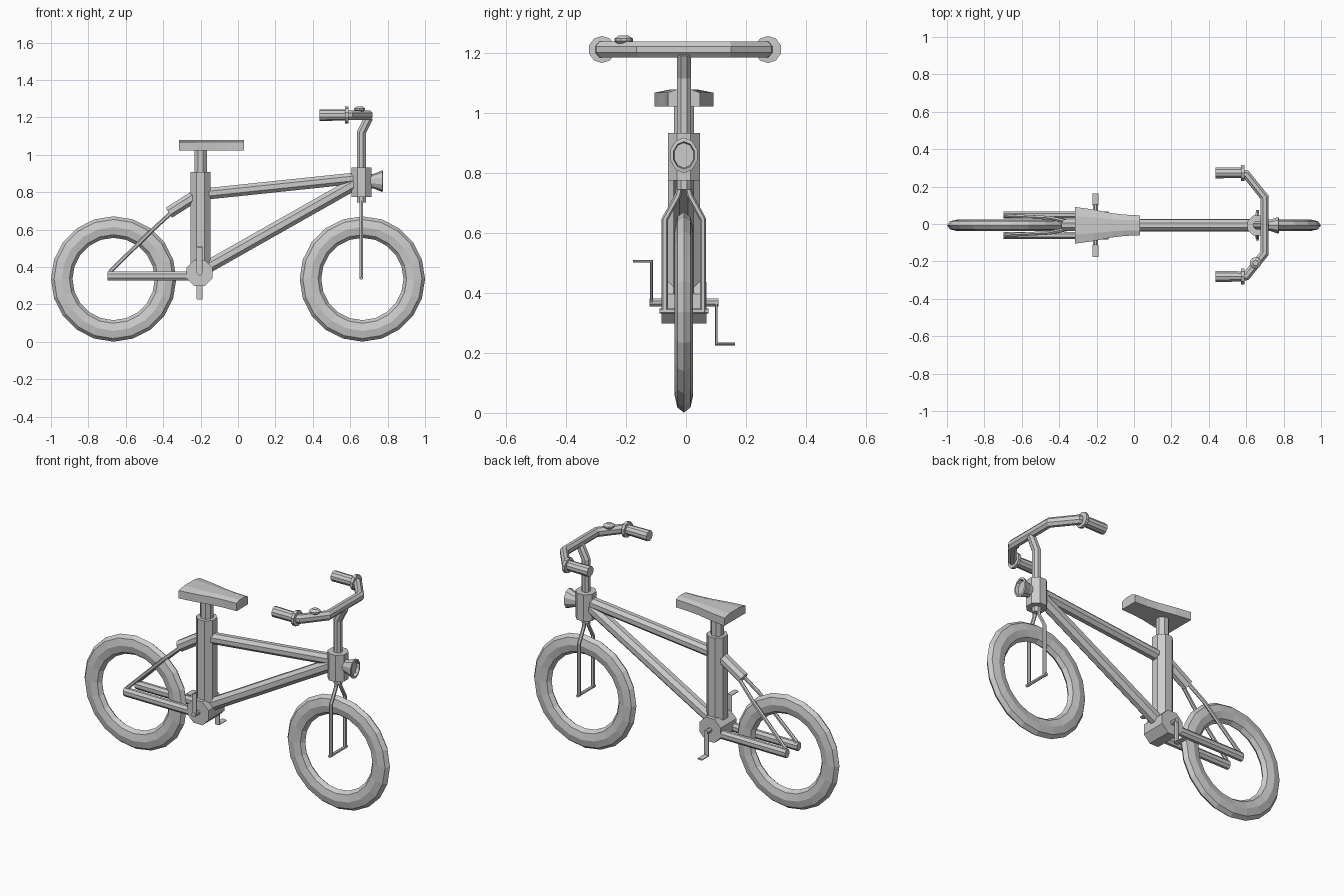
import bpy, bmesh, math
from mathutils import Vector

if "Cube" in bpy.data.objects:
    bpy.data.objects.remove(bpy.data.objects["Cube"])

CY = -0.007          # centre plane of the frame
WHEEL_X, WHEEL_Z = 0.665, 0.336


def finish(name, bm):
    bmesh.ops.recalc_face_normals(bm, faces=bm.faces)
    me = bpy.data.meshes.new(name)
    bm.to_mesh(me)
    bm.free()
    ob = bpy.data.objects.new(name, me)
    bpy.context.collection.objects.link(ob)
    return ob


def bridge(bm, a, b):
    n = len(a)
    for i in range(n):
        bm.faces.new((a[i], a[(i + 1) % n], b[(i + 1) % n], b[i]))


def sweep(name, pts, ra, rb=None, ref=(0, 1, 0), sides=8):
    """Tube along pts with mitred bends; ra is measured along ref, rb across it."""
    rb = rb or ra
    pts = [Vector((x, y + CY, z)) for x, y, z in pts]
    bm = bmesh.new()
    rings = []
    for i, p in enumerate(pts):
        d0 = (p - pts[i - 1]).normalized() if i else (pts[1] - p).normalized()
        d1 = (pts[i + 1] - p).normalized() if i < len(pts) - 1 else d0
        t = (d0 + d1).normalized()
        miter = 1 / max(t.dot(d1), 0.5)
        u = Vector(ref)
        u = (u - t * u.dot(t)).normalized()
        v = t.cross(u)
        ring = []
        for k in range(sides):
            a = 2 * math.pi * (k + 0.5) / sides
            ring.append(bm.verts.new(p + u * ra * math.cos(a) + v * rb * miter * math.sin(a)))
        rings.append(ring)
    for a, b in zip(rings, rings[1:]):
        bridge(bm, a, b)
    bm.faces.new(rings[0])
    bm.faces.new(rings[-1])
    return finish(name, bm)


def lathe(name, origin, profile, axis='X', sides=12, squash=1.0):
    """Closed stack of rings (position, radius) along an axis."""
    bm = bmesh.new()
    rings = []
    for h, r in profile:
        ring = []
        for k in range(sides):
            a = 2 * math.pi * (k + 0.5) / sides
            c, s = r * math.cos(a), r * math.sin(a)
            off = {'X': (h, c * squash, s), 'Y': (c, h, s), 'Z': (c, s, h)}[axis]
            ring.append(bm.verts.new(Vector(origin) + Vector(off)))
        rings.append(ring)
    for a, b in zip(rings, rings[1:]):
        bridge(bm, a, b)
    bm.faces.new(rings[0])
    bm.faces.new(rings[-1])
    return finish(name, bm)


# tyres: open rings with a tall, narrow section
for name, x in (("rear_tyre", -WHEEL_X), ("front_tyre", WHEEL_X)):
    bm = bmesh.new()
    n, m, rings = 20, 8, []
    for i in range(n):
        a = 2 * math.pi * i / n
        ring = []
        for k in range(m):
            b = 2 * math.pi * k / m
            r = 0.2775 + 0.0575 * math.cos(b)
            ring.append(bm.verts.new((x + r * math.cos(a), CY + 0.031 * math.sin(b),
                                      WHEEL_Z + r * math.sin(a))))
        rings.append(ring)
    for i in range(n):
        bridge(bm, rings[i], rings[(i + 1) % n])
    finish(name, bm)

# main frame tubes
SX, HX = -0.2, 0.66
sweep("seat_tube", [(SX, 0, 0.38), (SX, 0, 0.907)], 0.058)
sweep("seat_post", [(SX, 0, 0.85), (SX, 0, 1.03)], 0.036)
sweep("head_tube", [(HX, 0, 0.775), (HX, 0, 0.933)], 0.058)
sweep("top_tube", [(-0.18, 0, 0.79), (0.64, 0, 0.876)], 0.033)
sweep("down_tube", [(-0.19, 0, 0.385), (0.64, 0, 0.855)], 0.037)
lathe("bottom_bracket", (-0.205, CY, 0.368), [(-0.075, 0.075), (0.075, 0.075)], 'Y', 8)

# rear triangle
sweep("seat_stay_bridge", [(-0.22, 0, 0.785), (-0.37, 0, 0.69)], 0.034)
for s, side in ((-1, "right"), (1, "left")):
    sweep("chain_stay_" + side, [(-0.697, s * 0.055, 0.352), (-0.2, s * 0.055, 0.352)], 0.021, 0.027)
    sweep("seat_stay_" + side, [(-0.33, s * 0.015, 0.715), (-0.45, s * 0.04, 0.605),
                                (-0.685, s * 0.052, 0.375)], 0.011, sides=6)

# front fork and axle
sweep("fork_steerer", [(HX, 0, 0.745), (HX, 0, 0.79)], 0.025)
for s, side in ((-1, "right"), (1, "left")):
    sweep("fork_leg_" + side, [(HX, s * 0.012, 0.76), (HX, s * 0.02, 0.725), (HX, s * 0.064, 0.645),
                               (HX, s * 0.064, 0.335)], 0.0105, ref=(1, 0, 0), sides=6)
lathe("front_axle", (HX, CY, 0.34), [(-0.082, 0.009), (0.082, 0.009)], 'Y', 6)

# cranks with flat pedals
lathe("crank_axle", (-0.205, CY, 0.368), [(-0.115, 0.014), (0.115, 0.014)], 'Y', 8)
for s, side in ((-1, "right"), (1, "left")):
    sweep("crank_" + side, [(-0.205, s * 0.108, 0.368), (-0.205, s * 0.108, 0.368 - s * 0.138),
                            (-0.205, s * 0.17, 0.368 - s * 0.138)], 0.017, 0.005, ref=(1, 0, 0))

# saddle: plan outline narrowing to the nose, softened top
stations = [(-0.315, 0.098), (-0.22, 0.085), (-0.12, 0.065), (-0.05, 0.057), (0.033, 0.053)]
bm = bmesh.new()
rings = []
for x, w in stations:
    section = [(-w, 1.022), (w, 1.022), (w, 1.068), (w * 0.5, 1.078), (-w * 0.5, 1.078), (-w, 1.068)]
    rings.append([bm.verts.new((x, CY + y, z)) for y, z in section])
for a, b in zip(rings, rings[1:]):
    bridge(bm, a, b)
bm.faces.new(rings[0])
bm.faces.new(rings[-1])
finish("saddle", bm)

# stem and handlebar
BZ = 1.212
sweep("stem", [(HX, 0, 0.92), (HX, 0, 1.12), (0.7, 0, 1.2)], 0.025)
sweep("handlebar", [(0.575, -0.275, BZ), (0.6, -0.272, BZ), (0.698, -0.15, BZ), (0.698, 0.15, BZ),
                    (0.6, 0.272, BZ), (0.575, 0.275, BZ)], 0.028, 0.024, ref=(0, 0, 1))
for s, side in ((-1, "right"), (1, "left")):
    lathe("grip_" + side, (0, CY * 0.5 + s * 0.277, BZ),
          [(0.436, 0.031), (0.572, 0.029), (0.573, 0.045), (0.59, 0.045), (0.591, 0.028)], sides=10)

# bell
lathe("bell", (0.65, -0.208, 1.23), [(0, 0.02), (0.01, 0.031), (0.018, 0.031), (0.029, 0.015)], 'Z', 10)

# headlight with recessed lens
lathe("headlight", (0, CY, 0.859),
      [(0.69, 0.035), (0.728, 0.04), (0.773, 0.059), (0.775, 0.046), (0.758, 0.042)], sides=10, squash=0.8)
